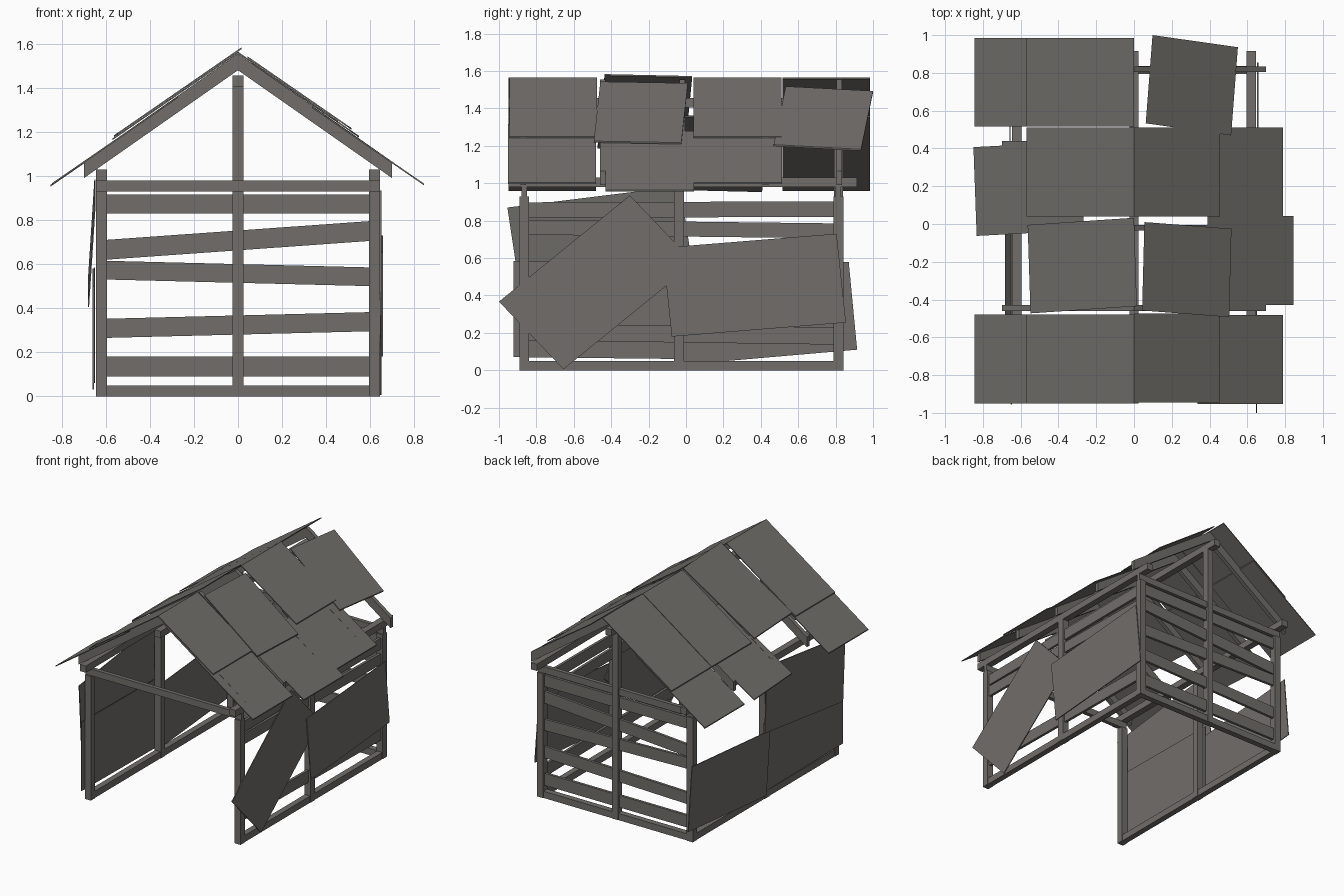
import bpy, bmesh
from mathutils import Vector

if "Cube" in bpy.data.objects:
    bpy.data.objects.remove(bpy.data.objects["Cube"])

wood = bpy.data.materials.new("weathered grey wood")
wood.diffuse_color = (0.165, 0.155, 0.143, 1)
wood.use_nodes = True
wood.node_tree.nodes["Principled BSDF"].inputs["Base Color"].default_value = wood.diffuse_color


def slab(name, origin, u, v, w):
    """Solid spanned by three edge vectors from one corner."""
    o, u, v, w = map(Vector, (origin, u, v, w))
    bm = bmesh.new()
    lo = [bm.verts.new(p) for p in (o, o + u, o + u + v, o + v)]
    hi = [bm.verts.new(p.co + w) for p in lo]
    bm.faces.new(lo)
    bm.faces.new(hi)
    for i in range(4):
        j = (i + 1) % 4
        bm.faces.new((lo[i], lo[j], hi[j], hi[i]))
    bmesh.ops.recalc_face_normals(bm, faces=bm.faces)
    me = bpy.data.meshes.new(name)
    bm.to_mesh(me)
    bm.free()
    me.materials.append(wood)
    ob = bpy.data.objects.new(name, me)
    bpy.context.collection.objects.link(ob)
    return ob


def beam(name, x0, x1, y0, y1, z0, z1):
    return slab(name, (x0, y0, z0), (x1 - x0, 0, 0), (0, y1 - y0, 0), (0, 0, z1 - z0))


FRONT, MID, BACK = -0.865, -0.038, 0.815

# Side frames: posts, sills and top plates
for s in (-1, 1):
    x = 0.62 * s
    for y in (FRONT, MID, BACK):
        beam("post", x - 0.025, x + 0.025, y - 0.026, y + 0.026, 0, 0.93 if y != MID else 0.98)
    beam("side_sill", x - 0.022, x + 0.022, FRONT, BACK, 0, 0.05)
    beam("top_plate", x - 0.025, x + 0.025, -0.95, 0.915, 0.98, 1.03)

# Cross ties, back sill, king post and ridge
for y in (FRONT, BACK):
    beam("cross_tie", -0.645, 0.645, y - 0.015, y + 0.015, 0.93, 0.98)
beam("back_sill", -0.6, 0.6, BACK - 0.022, BACK + 0.022, 0, 0.05)
beam("king_post", -0.025, 0.025, BACK - 0.025, BACK + 0.025, 0, 1.41)
beam("ridge_beam", -0.025, 0.025, -0.95, 0.915, 1.405, 1.455)

# Rafter pairs
for y in (-0.87, -0.445, -0.02, 0.425, 0.82):
    for s in (-1, 1):
        slab("rafter", (0, y - 0.015, 1.48), (0.7 * s, 0, -0.49), (0, 0.03, 0), (0, 0, 0.075))

# Back wall planks: bottom height at left, at right, and plank depth
for a, b, h in ((0.83, 0.83, 0.085), (0.62, 0.705, 0.09), (0.53, 0.50, 0.085),
                (0.265, 0.295, 0.087), (0.09, 0.09, 0.09)):
    slab("back_plank", (-0.598, BACK - 0.01, a), (1.196, 0, b - a), (0, 0.02, 0), (0, 0, h))

# Right wall planks
for a, b, h in ((0.815, 0.82, 0.083), (0.725, 0.705, 0.08), (0.16, 0.137, 0.09)):
    slab("right_plank", (0.61, FRONT, a), (0, BACK - FRONT, b - a), (0.02, 0, 0), (0, 0, h))


# Wall sheets: corner (y, z) plus two edges, x at top and bottom
def wall_sheet(name, x, corner, u, v, lean=0):
    slab(name, (x, *corner), (0, *u), (lean, *v), (0.006, 0, 0))


wall_sheet("right_loose_sheet", 0.645, (-0.30, 0.935), (-0.70, -0.568), (0.345, -0.362))
wall_sheet("right_rear_sheet", 0.652, (-0.126, 0.655), (0.931, 0.075), (0.05, -0.475))
wall_sheet("left_front_low_sheet", -0.654, (-0.923, 0.585), (0.93, -0.01), (0, -0.515))
wall_sheet("left_rear_low_sheet", -0.660, (-0.055, 0.50), (0.925, 0.08), (0.045, -0.47))
wall_sheet("left_front_high_sheet", -0.652, (-0.955, 0.87), (0.925, 0.115), (0.07, -0.465), -0.03)


# Roof sheets: corner (x, y) plus two edges in plan, laid on the slope
def roof_sheet(name, corner, u, v, lift):
    s = 1 if corner[0] + u[0] / 2 + v[0] / 2 > 0 else -1
    drop = -0.69 * s
    slab(name, (*corner, lift + drop * corner[0] - 0.007), (*u, drop * u[0]),
         (*v, drop * v[0]), (0, 0, 0.008))


for y in (-0.95, 0.04, 0.515):
    roof_sheet("left_upper_sheet", (-0.57, y), (0.57, 0), (0, 0.47), 1.563)
for y in (-0.95, 0.515):
    roof_sheet("left_lower_sheet", (-0.845, y), (0.57, 0), (0, 0.47), 1.549)
roof_sheet("left_upper_skewed_sheet", (-0.563, -0.005), (0.563, 0.038), (0.015, -0.468), 1.572)
roof_sheet("left_lower_skewed_sheet", (-0.85, 0.407), (0.567, 0.03), (0.017, -0.47), 1.546)

for y in (-0.945, 0.04):
    roof_sheet("right_upper_sheet", (0, y), (0.455, 0), (0, 0.47), 1.563)
for x, y in ((0.335, -0.953), (0.39, -0.43), (0.335, 0.04)):
    roof_sheet("right_lower_sheet", (x, y), (0.455, 0), (0, 0.472), 1.547)
roof_sheet("right_upper_skewed_sheet", (0.055, 0.01), (0.461, -0.035), (-0.012, -0.468), 1.572)
roof_sheet("right_upper_slipped_sheet", (0.098, 1.0), (0.452, -0.064), (-0.036, -0.467), 1.560)
